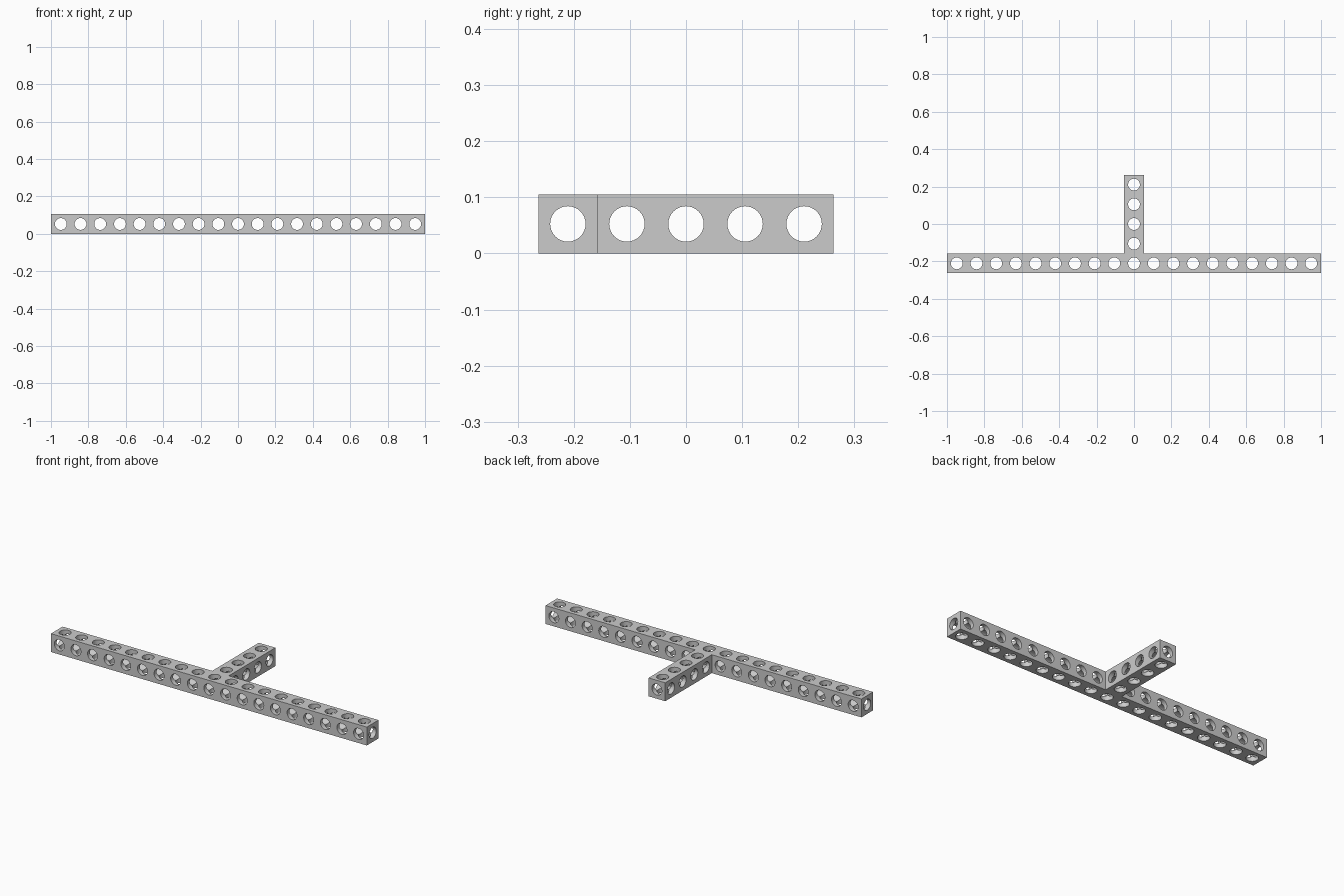
import bpy
import bmesh
import math
from mathutils import Vector

cube = bpy.data.objects.get("Cube")
if cube:
    bpy.data.objects.remove(cube, do_unlink=True)

CELLS_X, CELLS_Y = 19, 5
PITCH = 2 / CELLS_X          # edge of one cubic cell
HALF = PITCH / 2
RADIUS = 0.3 * PITCH         # bore radius, same on all three axes
SIDES = 32                   # multiple of 8 so corners and seams line up

metal = bpy.data.materials.new("grey metal")
metal.use_nodes = True
grey = (0.6, 0.6, 0.6, 1)
metal.diffuse_color = grey
metal.node_tree.nodes["Principled BSDF"].inputs["Base Color"].default_value = grey

# Cells of the crossbar along the front and the stem running to the back
mid = CELLS_X // 2
cells = {(i, 0) for i in range(CELLS_X)} | {(mid, j) for j in range(CELLS_Y)}


def add_loop(bm, centre, axis, sign, depth, width):
    """Ring around one axis; depth and width are functions of the angle's cos and sin."""
    verts = []
    for k in range(SIDES):
        a = math.tau * k / SIDES
        c, s = math.cos(a), math.sin(a)
        m = max(abs(c), abs(s))
        p = Vector((0, 0, 0))
        p[axis] = sign * depth(m)
        p[(axis + 1) % 3] = c * width(m)
        p[(axis + 2) % 3] = s * width(m)
        verts.append(bm.verts.new(centre + p))
    return verts


def bridge(bm, a, b):
    for k in range(SIDES):
        n = (k + 1) % SIDES
        bm.faces.new((a[k], a[n], b[n], b[k]))


bm = bmesh.new()
for i, j in cells:
    centre = Vector(((i - mid) * PITCH, (j - CELLS_Y // 2) * PITCH, HALF))
    for axis in range(3):
        for sign in (-1, 1):
            # Bore wall, from the seam with the crossing bores out to the face
            seam = add_loop(bm, centre, axis, sign, lambda m: RADIUS * m, lambda m: RADIUS)
            rim = add_loop(bm, centre, axis, sign, lambda m: HALF, lambda m: RADIUS)
            bridge(bm, seam, rim)
            # Flat outer face, only where no neighbouring cell continues the beam
            step = [0, 0, 0]
            step[axis] = sign
            if step[2] or (i + step[0], j + step[1]) not in cells:
                square = add_loop(bm, centre, axis, sign, lambda m: HALF, lambda m: HALF / m)
                bridge(bm, rim, square)

bmesh.ops.remove_doubles(bm, verts=bm.verts, dist=1e-5)
bmesh.ops.recalc_face_normals(bm, faces=bm.faces)
mesh = bpy.data.meshes.new("perforated_t_beam")
bm.to_mesh(mesh)
bm.free()
mesh.materials.append(metal)

beam = bpy.data.objects.new("perforated_t_beam", mesh)
bpy.context.collection.objects.link(beam)
bpy.ops.object.select_all(action="DESELECT")
beam.select_set(True)
bpy.context.view_layer.objects.active = beam
bpy.ops.object.shade_smooth_by_angle(angle=math.radians(30))
